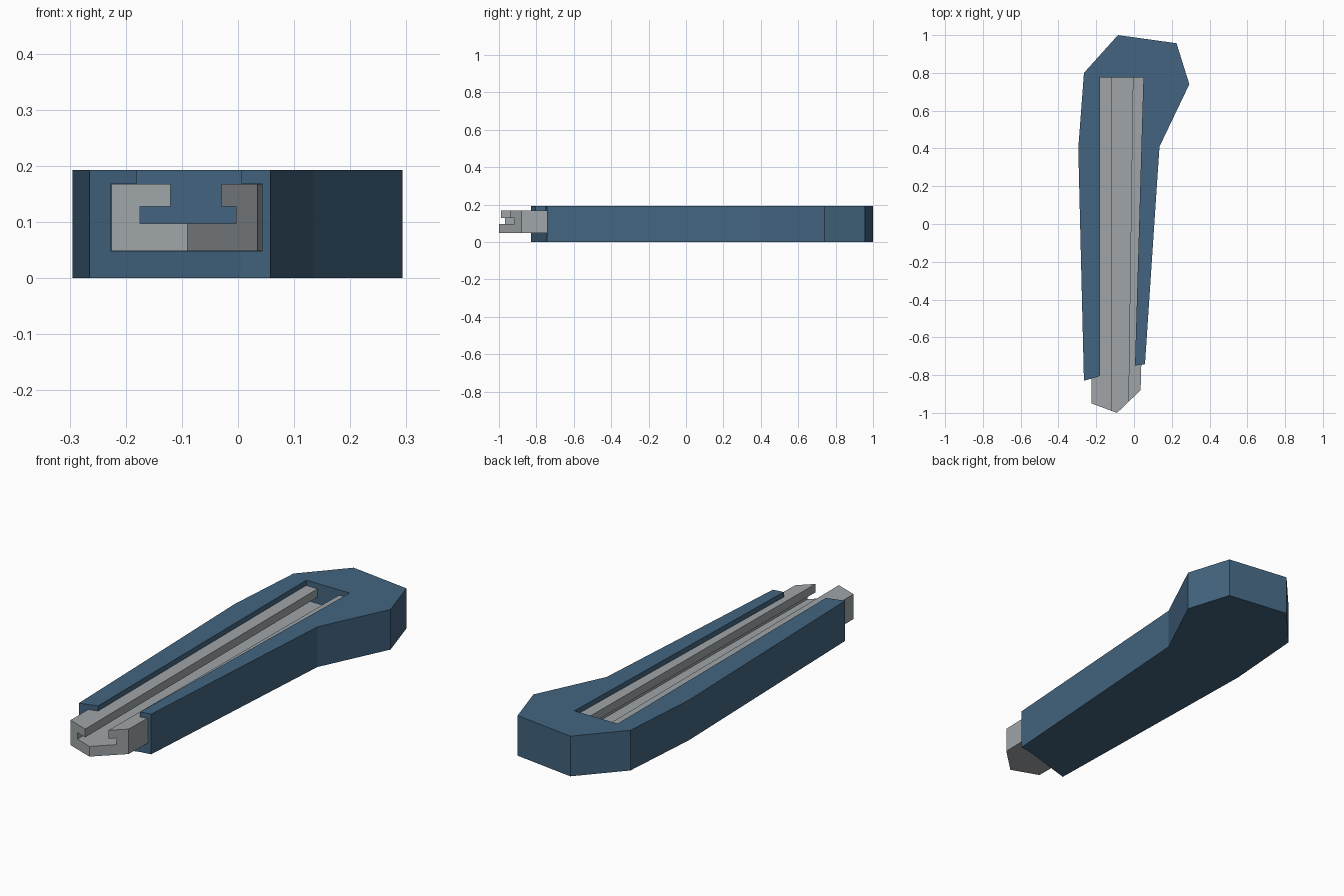
import bpy

if "Cube" in bpy.data.objects:
    bpy.data.objects.remove(bpy.data.objects["Cube"])


def material(name, rgb):
    m = bpy.data.materials.new(name)
    m.diffuse_color = (*rgb, 1)
    m.use_nodes = True
    m.node_tree.nodes["Principled BSDF"].inputs["Base Color"].default_value = m.diffuse_color
    return m


def prism(name, outline, z0, z1, mat=None):
    """Upright prism from a counter-clockwise plan outline."""
    n = len(outline)
    verts = [(x, y, z) for z in (z0, z1) for x, y in outline]
    faces = [tuple(reversed(range(n))), tuple(range(n, 2 * n))]
    faces += [(i, (i + 1) % n, (i + 1) % n + n, i + n) for i in range(n)]
    me = bpy.data.meshes.new(name)
    me.from_pydata(verts, [], faces)
    ob = bpy.data.objects.new(name, me)
    bpy.context.collection.objects.link(ob)
    if mat:
        me.materials.append(mat)
    return ob


def strip(left, right_front, right_back, y0, y1):
    """Plan of a channel with a straight left side and a slanted right side."""
    return [(left, y0), (right_front, y0), (right_back, y1), (left, y1)]


def cut(ob, outline, z0, z1):
    cutter = prism("cutter", outline, z0, z1)
    cutter.hide_render = True
    mod = ob.modifiers.new("cut", "BOOLEAN")
    mod.operation = "DIFFERENCE"
    mod.solver = "EXACT"
    mod.object = cutter
    bpy.context.view_layer.objects.active = ob
    bpy.ops.object.modifier_apply(modifier=mod.name)
    bpy.data.objects.remove(cutter)


blue = material("slate blue", (0.056, 0.130, 0.215))
grey = material("steel grey", (0.35, 0.376, 0.39))

# Handle body: faceted outline with an undercut channel open at the front
body = prism("handle_body", [
    (-0.265, -0.83), (0.005, -0.75), (0.058, -0.742), (0.135, 0.41),
    (0.293, 0.74), (0.225, 0.957), (-0.085, 1.0), (-0.265, 0.80),
    (-0.295, 0.40)], 0, 0.193, blue)
cut(body, strip(-0.226, 0.034, 0.082, -1.1, 0.776), 0.0475, 0.1685)
cut(body, strip(-0.18, -0.005, 0.05, -1.1, 0.776), 0.12, 0.3)

# Sliding rail: pointed front tip and its own T-shaped groove
rail = prism("sliding_rail", [
    (-0.225, -0.95), (-0.09, -1.0), (0.035, -0.88), (0.08, 0.775),
    (-0.225, 0.775)], 0.048, 0.168, grey)
cut(rail, strip(-0.175, -0.006, 0.022, -1.1, 0.9), 0.097, 0.128)
cut(rail, strip(-0.12, -0.032, -0.004, -1.1, 0.9), 0.11, 0.3)
